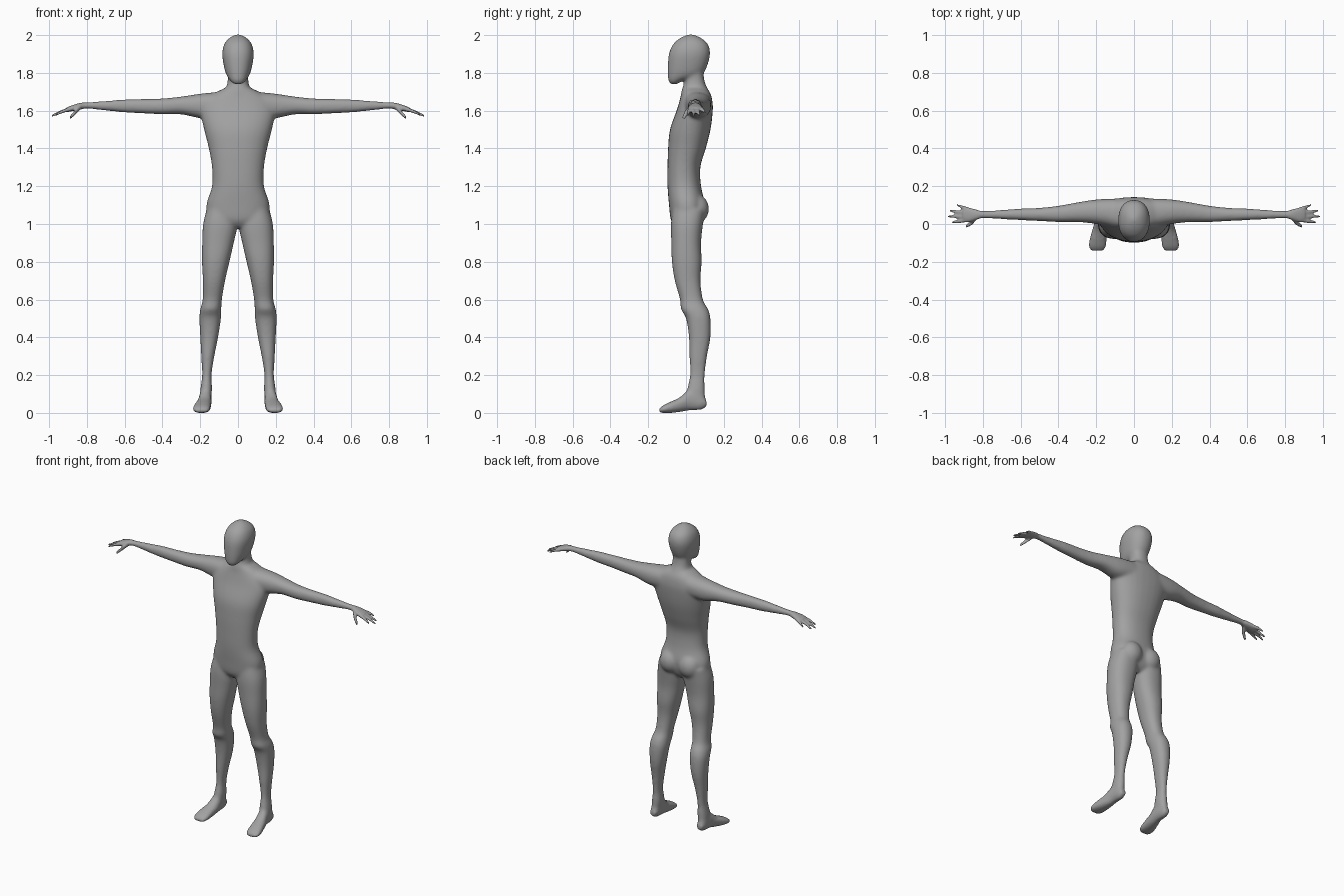
import bpy
import bmesh
import math
from mathutils import Matrix, Vector

cube = bpy.data.objects.get("Cube")
if cube:
    bpy.data.objects.remove(cube, do_unlink=True)

RING = 28
STEPS = 5
ROUNDNESS = 2.25
bm = bmesh.new()


def spline(rows):
    """Smoothly interpolate between the given cross-section rows."""
    rows = [Vector(row) for row in rows]
    padded = [rows[0]] + rows + [rows[-1]]
    result = []
    for before, start, end, after in zip(padded, padded[1:], padded[2:], padded[3:]):
        for step in range(STEPS):
            t = step / STEPS
            tangent_in, tangent_out = (end - before) / 2, (after - start) / 2
            blend = t * t * (3 - 2 * t)
            result.append(start.lerp(end, blend)
                          + tangent_in * (t * (1 - t) ** 2)
                          - tangent_out * (t * t * (1 - t)))
    result.append(rows[-1])
    return result


def loft(axis, rows, side=1):
    """Closed tube along an axis; each row is position, then the low and high
    limits of the section on the two remaining axes."""
    first, second = [i for i in range(3) if i != axis]
    rings = []
    for position, low_a, high_a, low_b, high_b in spline(rows):
        ring = []
        for k in range(RING):
            angle = math.tau * k / RING
            c, s = math.cos(angle), math.sin(angle)
            c = math.copysign(abs(c) ** (2 / ROUNDNESS), c)
            s = math.copysign(abs(s) ** (2 / ROUNDNESS), s)
            point = [0, 0, 0]
            point[axis] = position
            point[first] = (low_a + high_a) / 2 + c * (high_a - low_a) / 2
            point[second] = (low_b + high_b) / 2 + s * (high_b - low_b) / 2
            point[0] *= side
            ring.append(bm.verts.new(point))
        rings.append(ring)
    for lower, upper in zip(rings, rings[1:]):
        for k in range(RING):
            n = (k + 1) % RING
            bm.faces.new((lower[k], lower[n], upper[n], upper[k]))
    bm.faces.new(rings[0])
    bm.faces.new(rings[-1])


def column(rows):
    """Upright loft, symmetric about the middle: height, half width, front, back."""
    loft(2, [(z, -w, w, front, back) for z, w, front, back in rows])


def finger(root, knuckle, tip, thickness, side):
    """Tapered finger running outward through three points."""
    rows = []
    for (x, y, z), scale in ((root, 1.1), (knuckle, 1), (tip, 0.65)):
        r = thickness * scale
        rows.append((x, y - r, y + r, z - r, z + r))
    loft(0, rows, side)


# Torso, from crotch to the base of the neck
column([
    (.98, .07, -.05, .05), (1.02, .15, -.08, .085), (1.1, .168, -.09, .1),
    (1.2, .138, -.098, .08), (1.3, .138, -.098, .076), (1.4, .155, -.095, .105),
    (1.5, .18, -.085, .13), (1.6, .2, -.05, .142), (1.65, .18, -.035, .14),
    (1.69, .13, -.025, .13), (1.72, .07, -.02, .11),
])

# Neck
column([
    (1.64, .09, -.03, .13), (1.7, .07, -.025, .122),
    (1.75, .056, -.01, .1), (1.82, .055, 0, .09),
])

# Head, from the chin to the crown
column([
    (1.738, .02, -.082, -.05), (1.76, .043, -.094, -.01), (1.79, .062, -.097, .08),
    (1.83, .074, -.097, .11), (1.9, .084, -.091, .128), (1.95, .074, -.07, .118),
    (1.98, .052, -.038, .088), (1.997, .027, -.005, .055), (2.004, .008, .015, .035),
])

ARM = [
    (.1, -.02, .135, 1.56, 1.7), (.2, 0, .13, 1.56, 1.69),
    (.3, .01, .115, 1.58, 1.675), (.4, .01, .097, 1.58, 1.665),
    (.5, .015, .086, 1.585, 1.662), (.6, .02, .082, 1.59, 1.66),
    (.7, .025, .075, 1.6, 1.652), (.8, .03, .07, 1.61, 1.645),
    (.84, .02, .078, 1.605, 1.64), (.88, .008, .088, 1.597, 1.628),
    (.905, .015, .083, 1.592, 1.618),
]
LEG = [
    (1.08, .02, .165, -.07, .1), (1, .003, .185, -.08, .09),
    (.9, .022, .19, -.078, .08), (.8, .045, .191, -.075, .083),
    (.7, .068, .186, -.06, .077), (.6, .085, .187, -.032, .09),
    (.55, .088, .2, -.028, .117), (.5, .09, .205, 0, .13),
    (.4, .105, .2, .015, .13), (.3, .125, .195, .018, .112),
    (.2, .14, .19, .02, .1), (.12, .137, .2, .005, .1), (.04, .15, .2, 0, .1),
]
FOOT = [
    (.108, .155, .19, .035, .07), (.08, .145, .2, .018, .11),
    (.02, .14, .207, .014, .125), (-.03, .142, .22, .006, .085),
    (-.08, .145, .234, 0, .06), (-.12, .15, .238, 0, .04),
    (-.142, .165, .225, .004, .022),
]
# Fingertips from the index finger to the little finger
FINGERTIPS = [(.965, .01, 1.578), (.986, .04, 1.572), (.977, .07, 1.574), (.937, .1, 1.588)]

for side in (1, -1):
    # Arm with palm, leg and foot
    loft(0, ARM, side)
    loft(2, LEG, side)
    loft(1, FOOT, side)

    # Buttock
    place = Matrix.Translation((side * .07, .06, 1.08)) @ Matrix.Diagonal((.07, .062, .075, 1))
    bmesh.ops.create_uvsphere(bm, u_segments=24, v_segments=16, radius=1, matrix=place)

    # Four fingers fanning out of the palm
    for index, tip in enumerate(FINGERTIPS):
        root = Vector((.875, .02 + index * .019, 1.612))
        tip = Vector(tip)
        knuckle = root.lerp(tip, .5) + Vector((0, 0, .004))
        finger(root, knuckle, tip, .0095, side)

    # Thumb
    finger((.835, .035, 1.618), (.863, .004, 1.59), (.892, -.012, 1.56), .0135, side)

bmesh.ops.recalc_face_normals(bm, faces=bm.faces)
shell = bpy.data.meshes.new("body_parts")
bm.to_mesh(shell)
bm.free()
body = bpy.data.objects.new("body", shell)
bpy.context.collection.objects.link(body)

# Fuse all the parts into one continuous skin
fuse = body.modifiers.new("Fuse", 'REMESH')
fuse.mode = 'VOXEL'
fuse.voxel_size = .0062
graph = bpy.context.evaluated_depsgraph_get()
skin = bpy.data.meshes.new_from_object(body.evaluated_get(graph))
skin.name = "body_skin"
body.modifiers.clear()
body.data = skin

# Blend the joints strongly, keeping hands and feet crisp
soft = body.vertex_groups.new(name="soft_areas")
for vertex in skin.vertices:
    x, y, z = vertex.co
    crisp = abs(x) > .82 or z < .06
    soft.add([vertex.index], .12 if crisp else 1, 'REPLACE')
blend = body.modifiers.new("Blend", 'SMOOTH')
blend.factor = .5
blend.iterations = 35
blend.vertex_group = soft.name

# One plain grey over the whole figure
grey = bpy.data.materials.new("plain_grey")
grey.use_nodes = True
colour = (.36, .36, .36, 1)
grey.diffuse_color = colour
grey.node_tree.nodes["Principled BSDF"].inputs["Base Color"].default_value = colour
skin.materials.clear()
skin.materials.append(grey)
for polygon in skin.polygons:
    polygon.material_index = 0
    polygon.use_smooth = True
